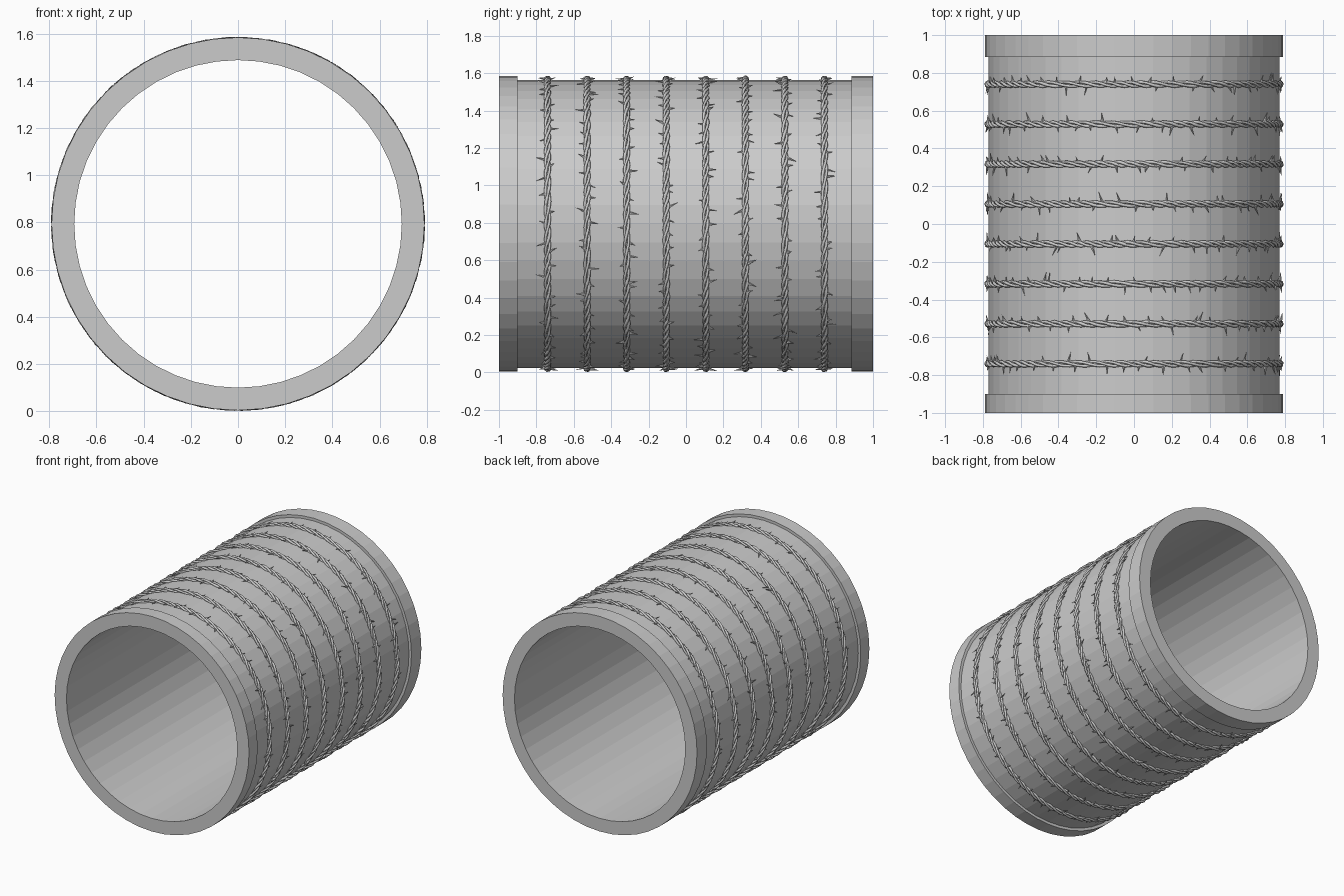
import bpy, bmesh, random
from math import sin, cos, pi, tau
from mathutils import Vector, Matrix

random.seed(4)
if "Cube" in bpy.data.objects:
    bpy.data.objects.remove(bpy.data.objects["Cube"])

CENTRE_Z = 0.794
SIDES = 48
STEPS = 288

stone = bpy.data.materials.new("stone grey")
stone.use_nodes = True
colour = (0.6, 0.6, 0.6, 1)
stone.diffuse_color = colour
stone.node_tree.nodes["Principled BSDF"].inputs["Base Color"].default_value = colour


def polar(angle, radius, y):
    return Vector((radius * cos(angle), y, CENTRE_Z + radius * sin(angle)))


def add_object(name, data):
    obj = bpy.data.objects.new(name, data)
    data.materials.append(stone)
    bpy.context.collection.objects.link(obj)
    return obj


def mesh_object(name, bm):
    bmesh.ops.recalc_face_normals(bm, faces=bm.faces)
    mesh = bpy.data.meshes.new(name)
    bm.to_mesh(mesh)
    bm.free()
    return add_object(name, mesh)


# Hollow pipe with a raised lip at each end, revolved around the y axis
profile = [(0.79, -1), (0.79, -0.9), (0.77, -0.9), (0.77, 0.885),
           (0.79, 0.885), (0.79, 1), (0.694, 1), (0.694, -1)]
bm = bmesh.new()
loops = [[bm.verts.new(polar(tau * i / SIDES, r, y)) for r, y in profile]
         for i in range(SIDES)]
for i in range(SIDES):
    a, b = loops[i - 1], loops[i]
    for j in range(len(profile)):
        bm.faces.new((a[j - 1], a[j], b[j], b[j - 1]))
mesh_object("pipe_body", bm)


# Three thin stems twisted around each other into a closed ring
def vine_ring(name, y0):
    curve = bpy.data.curves.new(name, "CURVE")
    curve.dimensions = "3D"
    curve.bevel_depth = 0.0085
    curve.bevel_resolution = 1
    turns = random.choice((22, 24, 26))
    wobble = random.uniform(0, tau)
    for strand in range(3):
        spline = curve.splines.new("POLY")
        spline.points.add(STEPS - 1)
        spline.use_cyclic_u = True
        for i, point in enumerate(spline.points):
            t = tau * i / STEPS
            twist = turns * t + tau * strand / 3 + 0.8 * sin(7 * t + wobble)
            pos = polar(t, 0.776 + 0.008 * cos(twist), y0 + 0.011 * sin(twist))
            point.co = (*pos, 1)
            point.radius = random.uniform(0.8, 1.1)
    add_object(name, curve)


# Small pointed thorns leaning sideways out of the stems, close to the pipe
def thorns(name, y0, count):
    bm = bmesh.new()
    for i in range(count):
        t = tau * (i + random.uniform(-0.4, 0.4)) / count
        side = random.choice((-1, 1))
        length = random.choice((0.025, 0.03, 0.035, 0.05))
        lean = random.uniform(-0.7, 0.7)
        base = polar(t, 0.776, y0 + side * 0.012)
        tip = polar(t + lean * length, 0.776 + random.uniform(0, 0.012),
                    y0 + side * (0.014 + length))
        axis = tip - base
        turn = axis.to_track_quat("Z", "Y").to_matrix().to_4x4()
        place = Matrix.Translation((base + tip) / 2) @ turn
        bmesh.ops.create_cone(bm, cap_ends=True, segments=5,
                              radius1=random.uniform(0.006, 0.01), radius2=0,
                              depth=axis.length, matrix=place)
    mesh_object(name, bm)


for n in range(8):
    y = (n - 3.5) * 0.2115
    vine_ring(f"vine_ring_{n + 1}", y)
    thorns(f"vine_thorns_{n + 1}", y, 64)
